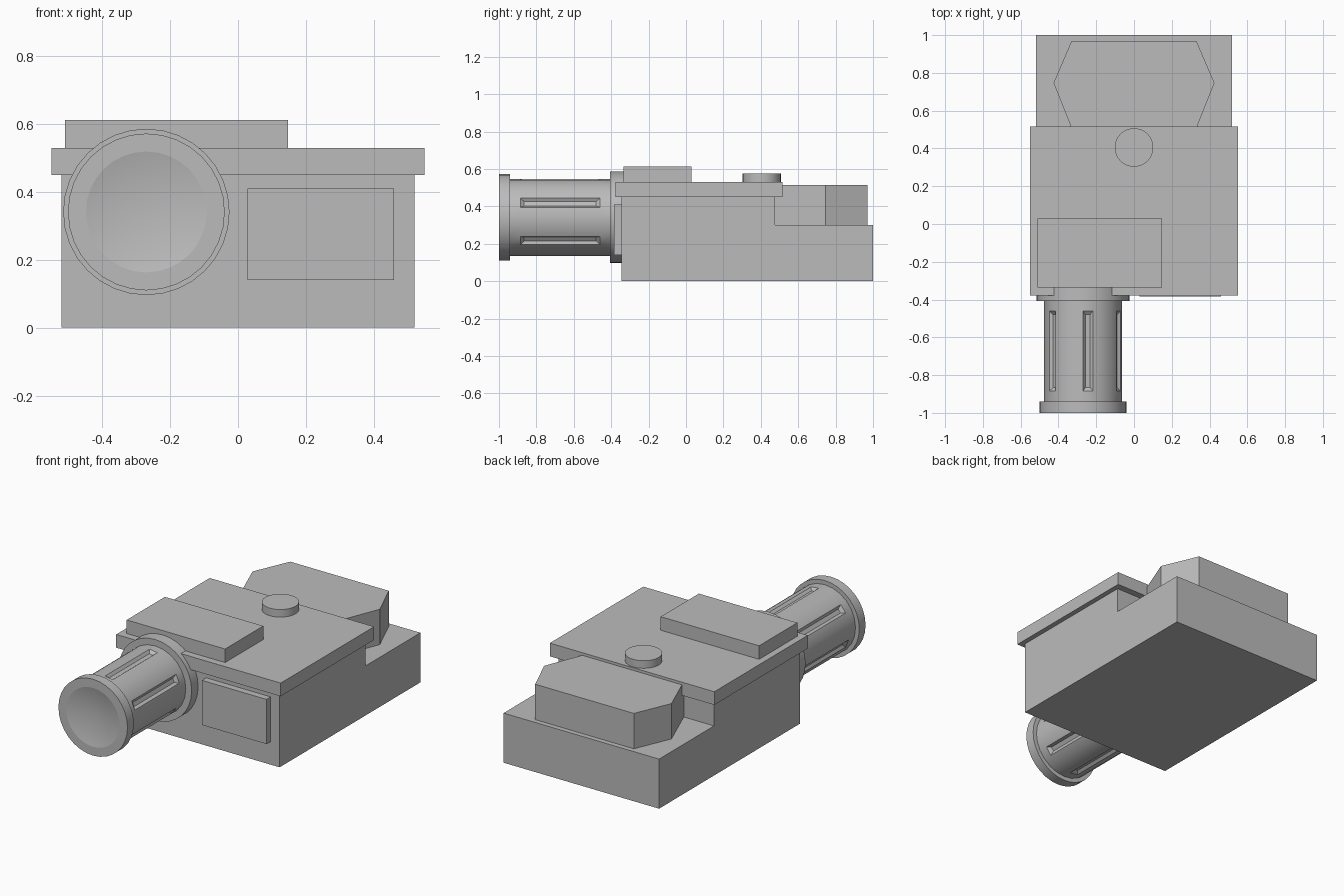
import bpy, bmesh, math
from mathutils import Vector

if "Cube" in bpy.data.objects:
    bpy.data.objects.remove(bpy.data.objects["Cube"])

grey = bpy.data.materials.new("plain_grey")
grey.diffuse_color = (0.5, 0.5, 0.5, 1)
grey.use_nodes = True
grey.node_tree.nodes["Principled BSDF"].inputs["Base Color"].default_value = grey.diffuse_color


def add_object(name, bm, smooth=False):
    bmesh.ops.remove_doubles(bm, verts=bm.verts, dist=1e-5)
    bmesh.ops.recalc_face_normals(bm, faces=bm.faces)
    mesh = bpy.data.meshes.new(name)
    bm.to_mesh(mesh)
    bm.free()
    mesh.materials.append(grey)
    ob = bpy.data.objects.new(name, mesh)
    bpy.context.collection.objects.link(ob)
    if smooth:
        bpy.ops.object.select_all(action='DESELECT')
        bpy.context.view_layer.objects.active = ob
        ob.select_set(True)
        bpy.ops.object.shade_smooth_by_angle(angle=math.radians(35))
    return ob


def prism(name, outline, direction, smooth=False):
    """Extrude a closed outline along a direction."""
    bm = bmesh.new()
    face = bm.faces.new([bm.verts.new(p) for p in outline])
    ext = bmesh.ops.extrude_face_region(bm, geom=[face], use_keep_orig=True)
    moved = [v for v in ext["geom"] if isinstance(v, bmesh.types.BMVert)]
    bmesh.ops.translate(bm, verts=moved, vec=Vector(direction))
    return add_object(name, bm, smooth)


def box(name, x0, x1, y0, y1, z0, z1):
    return prism(name, [(x0, y0, z0), (x1, y0, z0), (x1, y1, z0), (x0, y1, z0)],
                 (0, 0, z1 - z0))


# Stepped body
steps = [(-0.345, 0), (1, 0), (1, 0.3), (0.475, 0.3), (0.475, 0.45), (-0.345, 0.45)]
prism("body", [(-0.52, y, z) for y, z in steps], (1.04, 0, 0))

# Lid, raised plate and front panel
box("lid", -0.55, 0.55, -0.378, 0.515, 0.45, 0.53)
box("raised_plate", -0.51, 0.148, -0.335, 0.03, 0.53, 0.612)
box("front_panel", 0.028, 0.46, -0.385, -0.345, 0.14, 0.41)

# Six-sided rear block
half = [(0.318, 0.475), (0.426, 0.747), (0.33, 0.97)]
block = half + [(-x, y) for x, y in reversed(half)]
prism("rear_block", [(x, y, 0.3) for x, y in block], (0, 0, 0.214))

# Round button
ring = [math.tau * i / 32 for i in range(32)]
prism("button", [(0.102 * math.cos(a), 0.405 + 0.102 * math.sin(a), 0.53) for a in ring],
      (0, 0, 0.046), True)

# Round parts of the lens share one axis
CX, CZ, SIDES = -0.27, 0.341, 24


def polar(r, y, a):
    return Vector((CX + r * math.cos(a), y, CZ + r * math.sin(a)))


def lathe(name, profile, sides):
    bm = bmesh.new()
    for i in range(sides):
        a, b = math.tau * i / sides, math.tau * (i + 1) / sides
        for (r0, y0), (r1, y1) in zip(profile, profile[1:]):
            pts = [polar(r0, y0, a), polar(r0, y0, b), polar(r1, y1, b), polar(r1, y1, a)]
            if r0 == 0:
                pts.pop(0)
            elif r1 == 0:
                pts.pop()
            bm.faces.new([bm.verts.new(p) for p in pts])
    return add_object(name, bm, True)


lathe("lens_flange", [(0, -0.407), (0.245, -0.407), (0.245, -0.335), (0, -0.335)], 32)
lathe("lens_rim", [(0.178, -1), (0.231, -1), (0.231, -0.94), (0.2, -0.94)], 32)
lathe("lens_glass", [(0, -0.96), (0.178, -1)], 32)

# Barrel with six long grooves, one on every fourth side
bm = bmesh.new()
Y = [-0.94, -0.885, -0.46, -0.4]
R, DEPTH = 0.206, 0.016


def quad(pts):
    bm.faces.new([bm.verts.new(p) for p in pts])


for i in range(SIDES):
    a, b = math.tau * i / SIDES, math.tau * (i + 1) / SIDES
    for k in range(3):
        y0, y1 = Y[k], Y[k + 1]
        outer = [polar(R, y0, a), polar(R, y0, b), polar(R, y1, b), polar(R, y1, a)]
        if k == 1 and i % 4 == 1:
            m, r, e = (b - a) * 0.25, R - DEPTH, 0.02
            inner = [polar(r, y0 + e, a + m), polar(r, y0 + e, b - m),
                     polar(r, y1 - e, b - m), polar(r, y1 - e, a + m)]
            quad(inner)
            for j in range(4):
                n = (j + 1) % 4
                quad([outer[j], outer[n], inner[n], inner[j]])
        else:
            quad(outer)
add_object("lens_barrel", bm, True)
